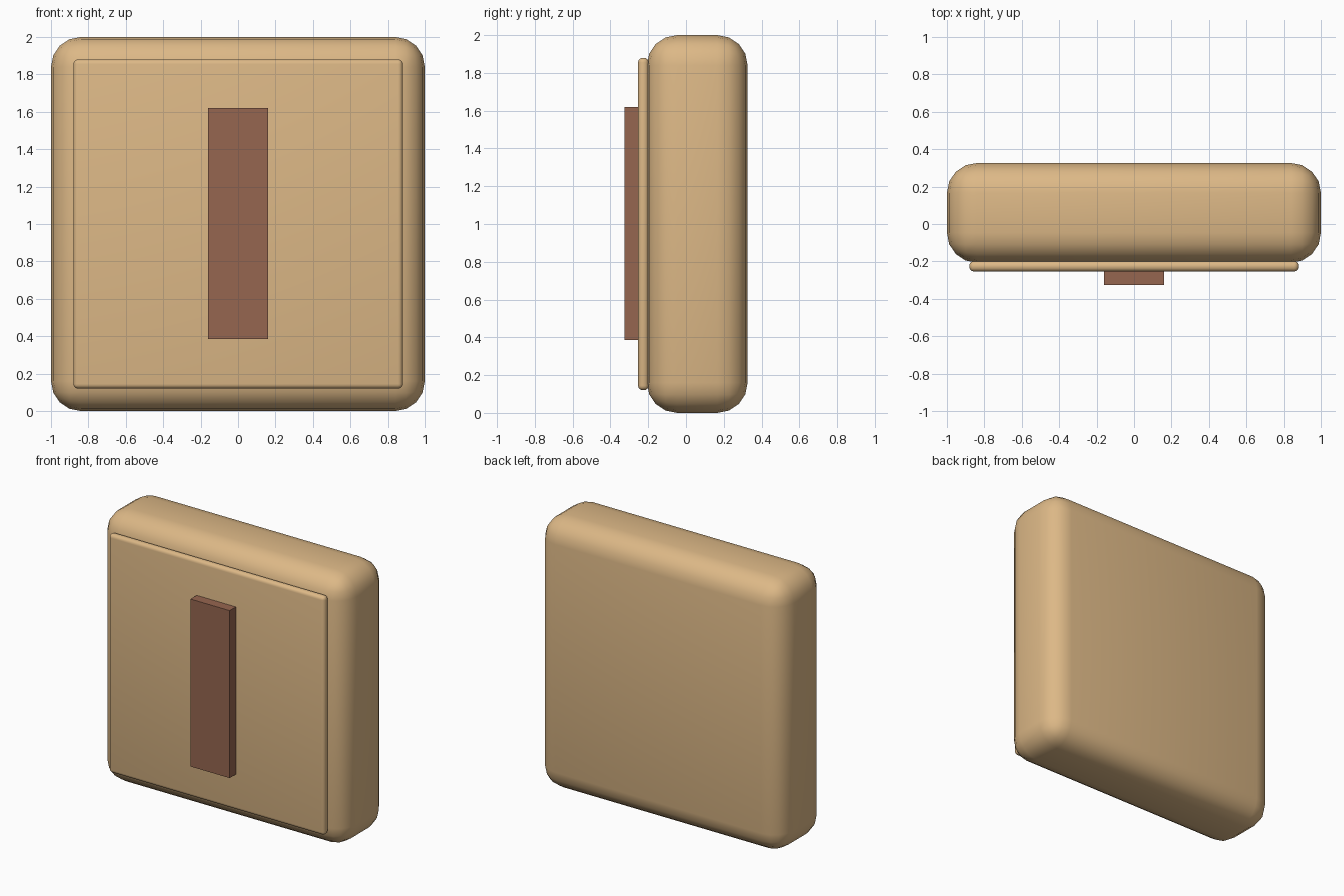
import bpy
import math

if "Cube" in bpy.data.objects:
    bpy.data.objects.remove(bpy.data.objects["Cube"])


def material(name, rgb):
    m = bpy.data.materials.new(name)
    m.diffuse_color = (*rgb, 1.0)
    m.use_nodes = True
    m.node_tree.nodes["Principled BSDF"].inputs["Base Color"].default_value = m.diffuse_color
    return m


tan = material("tan", (0.72, 0.48, 0.24))
brown = material("brown", (0.305, 0.133, 0.08))


def box(name, lo, hi, mat, bevel=0.0, segments=4):
    """Box between two corners, optionally with rounded edges."""
    centre = [(a + b) / 2 for a, b in zip(lo, hi)]
    bpy.ops.mesh.primitive_cube_add(size=1, location=centre)
    ob = bpy.context.object
    ob.name = name
    ob.scale = [b - a for a, b in zip(lo, hi)]
    bpy.ops.object.transform_apply(location=False, rotation=False, scale=True)
    ob.data.materials.append(mat)
    if bevel:
        mod = ob.modifiers.new("rounded_edges", 'BEVEL')
        mod.width = bevel
        mod.segments = segments
        bpy.ops.object.modifier_apply(modifier=mod.name)
        bpy.ops.object.shade_smooth_by_angle(angle=math.radians(35))
    return ob


# Thick rounded slab
box("body", (-1, -0.207, 0), (1, 0.326, 2), tan, 0.16, 4)

# Thin raised panel on the front
box("front_panel", (-0.88, -0.254, 0.12), (0.88, -0.198, 1.88), tan, 0.025, 4)

# Sharp-edged upright bar on the panel
box("upright_bar", (-0.16, -0.326, 0.385), (0.16, -0.24, 1.62), brown)
